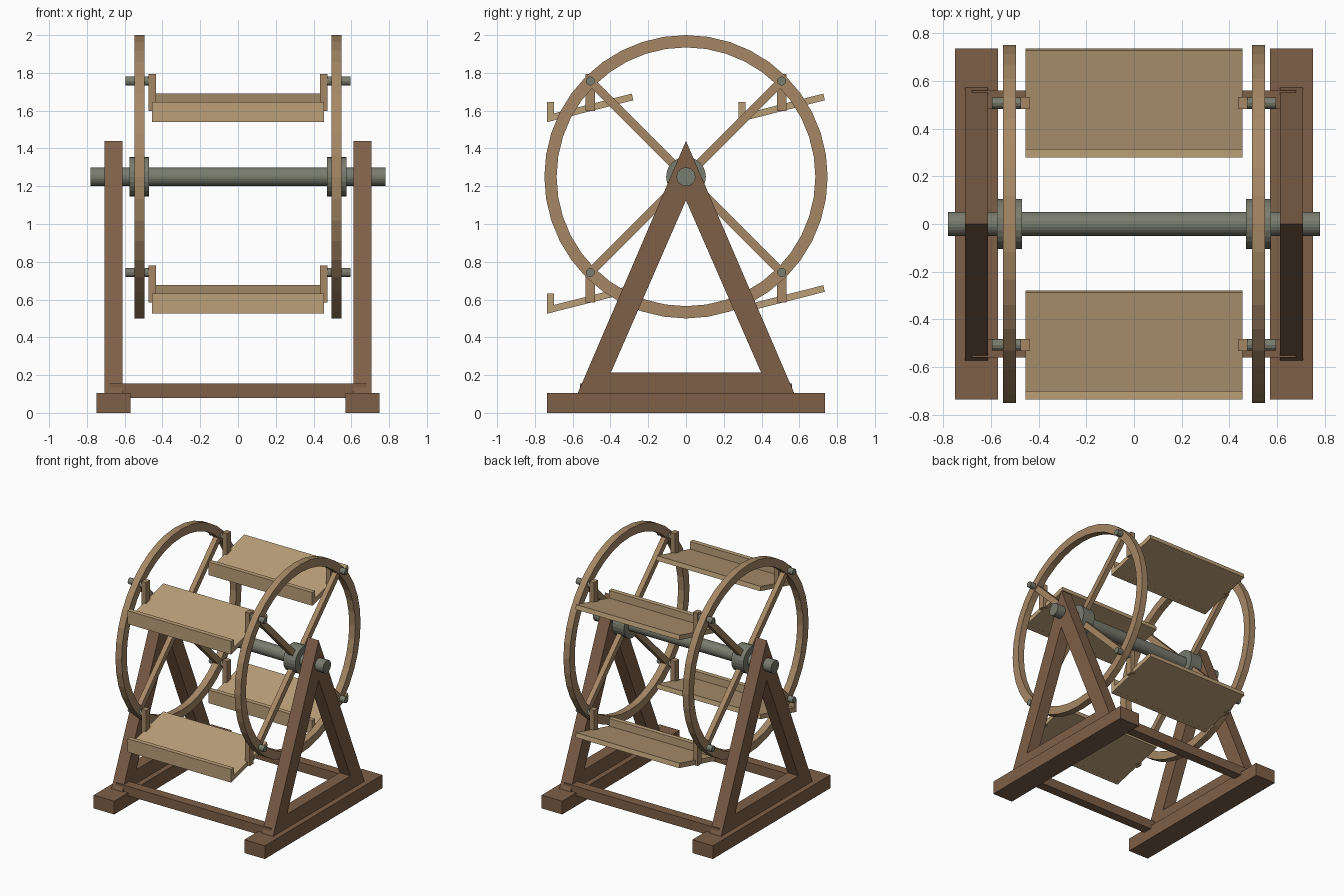
import bpy, bmesh, math
from mathutils import Matrix

if "Cube" in bpy.data.objects:
    bpy.data.objects.remove(bpy.data.objects["Cube"])


def mat(name, c):
    m = bpy.data.materials.new(name)
    m.diffuse_color = (*c, 1)
    m.use_nodes = True
    m.node_tree.nodes["Principled BSDF"].inputs["Base Color"].default_value = m.diffuse_color
    return m


FRAME = mat("dark_wood", (0.21, 0.115, 0.065))
RIM = mat("mid_wood", (0.38, 0.245, 0.13))
SEAT = mat("light_wood", (0.50, 0.35, 0.19))
METAL = mat("metal", (0.19, 0.20, 0.155))
CZ = 1.25      # wheel centre height
PIN = 0.507    # pin offset from the centre in y and z
WX = 0.522     # wheel plane


def finish(name, bm, m):
    bmesh.ops.recalc_face_normals(bm, faces=bm.faces)
    me = bpy.data.meshes.new(name)
    bm.to_mesh(me)
    bm.free()
    me.materials.append(m)
    ob = bpy.data.objects.new(name, me)
    bpy.context.collection.objects.link(ob)
    return ob


def box(name, x, y, z, m):
    bm = bmesh.new()
    size = [b - a for a, b in (x, y, z)]
    mid = [(a + b) / 2 for a, b in (x, y, z)]
    bmesh.ops.create_cube(bm, size=1, matrix=Matrix.Translation(mid) @ Matrix.Diagonal((*size, 1)))
    return finish(name, bm, m)


def rod(name, x0, x1, y, z, r, n, m):
    bm = bmesh.new()
    bmesh.ops.create_cone(bm, cap_ends=True, segments=n, radius1=r, radius2=r, depth=x1 - x0,
                          matrix=Matrix.Translation(((x0 + x1) / 2, y, z)) @ Matrix.Rotation(math.pi / 2, 4, 'Y'))
    return finish(name, bm, m)


def loop_frame(name, outer, inner, x0, x1, m):
    """Closed band between two (y, z) loops, thick in x."""
    bm = bmesh.new()
    rows = [[bm.verts.new((x, *p)) for p in loop]
            for x, loop in ((x0, outer), (x1, outer), (x1, inner), (x0, inner))]
    n = len(outer)
    for k in range(4):
        a, b = rows[k], rows[(k + 1) % 4]
        for i in range(n):
            j = (i + 1) % n
            bm.faces.new((a[i], a[j], b[j], b[i]))
    return finish(name, bm, m)


def prism(name, pts, x0, x1, m):
    """(y, z) outline extruded along x."""
    bm = bmesh.new()
    f = bm.faces.new([bm.verts.new((x0, *p)) for p in pts])
    new = bmesh.ops.extrude_face_region(bm, geom=[f])["geom"]
    bmesh.ops.translate(bm, vec=(x1 - x0, 0, 0), verts=[v for v in new if isinstance(v, bmesh.types.BMVert)])
    return finish(name, bm, m)


def circle(r, n=40):
    return [(r * math.cos(2 * math.pi * i / n), CZ + r * math.sin(2 * math.pi * i / n)) for i in range(n)]


def span(s, a, b):
    return tuple(sorted((s * a, s * b)))


for s, side in ((-1, "left"), (1, "right")):
    # foot beam and triangular A-frame
    box(side + "_foot", span(s, 0.57, 0.75), (-0.735, 0.735), (0, 0.105), FRAME)
    loop_frame(side + "_a_frame", [(-0.575, 0.1), (0.575, 0.1), (0, 1.44)],
               [(-0.397, 0.215), (0.397, 0.215), (0, 1.125)], *span(s, 0.612, 0.708), FRAME)
    # wheel rim, hub and spokes
    loop_frame(side + "_rim", circle(0.75), circle(0.685), *span(s, WX - 0.027, WX + 0.027), RIM)
    rod(side + "_hub", *span(s, 0.47, 0.575), 0, CZ, 0.105, 24, METAL)
    for a in (45, 135):
        sp = box(side + "_spoke", (-0.02, 0.02), (-0.7, 0.7), (-0.023, 0.023), RIM)
        sp.matrix_world = Matrix.Translation((s * WX, 0, CZ)) @ Matrix.Rotation(math.radians(a), 4, 'X')

# axle and the two stretchers
rod("axle", -0.78, 0.78, 0, CZ, 0.05, 24, METAL)
for s, side in ((-1, "front"), (1, "back")):
    box(side + "_stretcher", (-0.68, 0.68), span(s, 0.485, 0.56), (0.08, 0.155), FRAME)

# four hanging seats, all facing front
for y in (-PIN, PIN):
    for z in (CZ - PIN, CZ + PIN):
        board = [(-0.225, -0.217), (0.228, -0.102), (0.22, -0.067), (-0.225, -0.18)]
        prism("seat_board", [(y + a, z + b) for a, b in board], -0.455, 0.455, SEAT)
        lip = [(-0.228, -0.217), (-0.192, -0.209), (-0.192, -0.112), (-0.228, -0.112)]
        prism("seat_lip", [(y + a, z + b) for a, b in lip], -0.455, 0.455, SEAT)
        for s in (-1, 1):
            box("seat_hanger", span(s, 0.435, 0.475), (y - 0.025, y + 0.025), (z - 0.158, z + 0.038), RIM)
            rod("seat_pin", *span(s, 0.455, 0.595), y, z, 0.024, 12, METAL)
